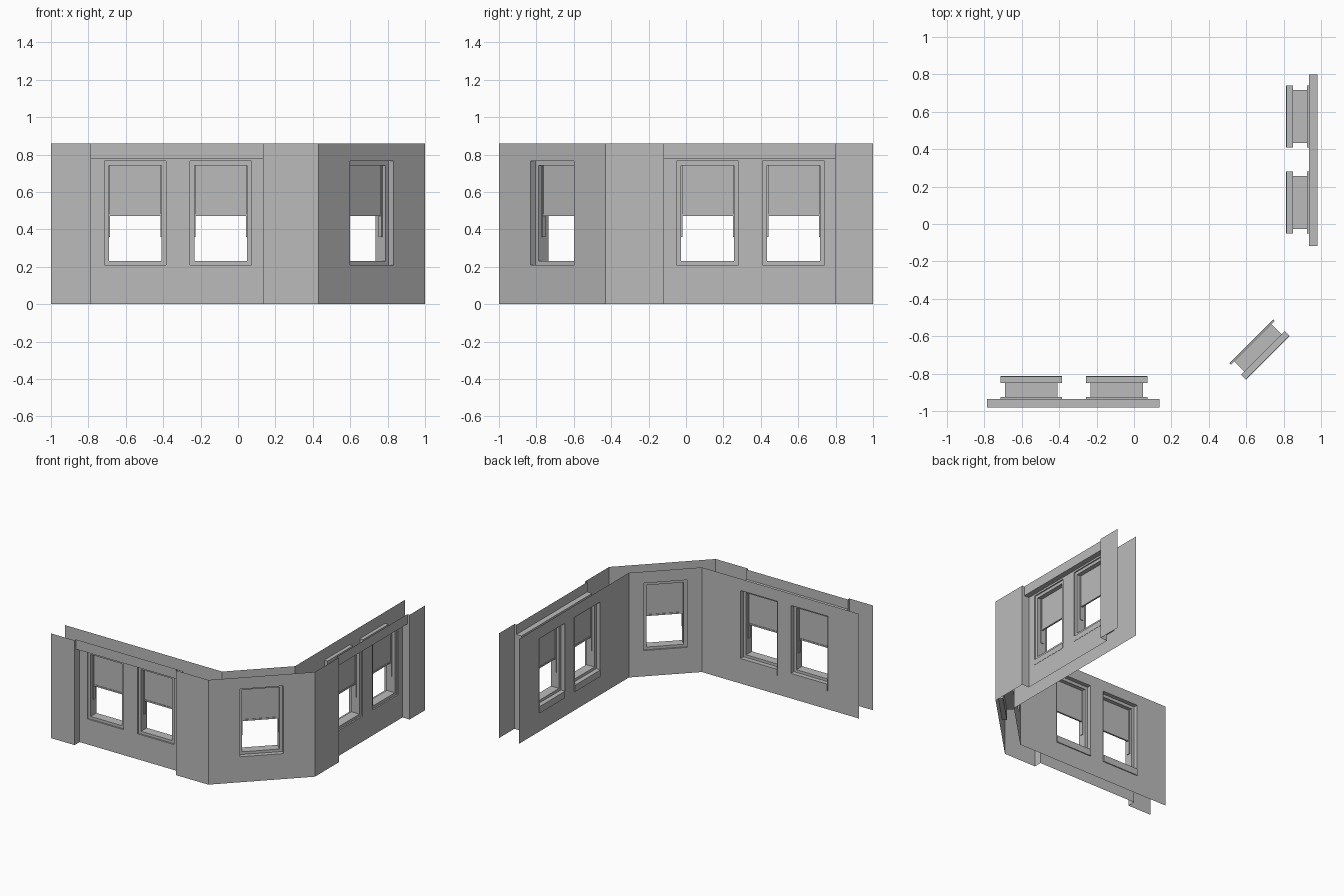
import bpy, bmesh, math
from mathutils import Vector

cube = bpy.data.objects.get("Cube")
if cube:
    bpy.data.objects.remove(cube, do_unlink=True)

grey = bpy.data.materials.new("plaster_grey")
grey.use_nodes = True
COLOUR = (0.5, 0.5, 0.5, 1)
grey.diffuse_color = COLOUR
grey.node_tree.nodes["Principled BSDF"].inputs["Base Color"].default_value = COLOUR

HEIGHT = 0.86
LINTEL = 0.78              # underside of the band over the recess
HALF = 0.165               # half width of a window opening
BOTTOM, TOP = 0.21, 0.765  # window opening heights


def make_mesh(name, bm):
    bmesh.ops.remove_doubles(bm, verts=bm.verts, dist=0.0001)
    bmesh.ops.recalc_face_normals(bm, faces=bm.faces)
    mesh = bpy.data.meshes.new(name)
    bm.to_mesh(mesh)
    bm.free()
    mesh.materials.append(grey)
    return mesh


def place(name, mesh, loc=(0, 0, 0), angle=0):
    ob = bpy.data.objects.new(name, mesh)
    ob.location = loc
    ob.rotation_euler.z = angle
    bpy.context.collection.objects.link(ob)
    return ob


def quad(bm, points):
    bm.faces.new([bm.verts.new(p) for p in points])


def add_wall(bm, start, end, z0=0, z1=HEIGHT, holes=()):
    """Thin upright sheet from start to end; holes are distances along it."""
    a, b = Vector(start), Vector(end)
    length = (b - a).length
    direction = (b - a) / length
    cuts = [0] + sorted(h + s for h in holes for s in (-HALF, HALF)) + [length]
    levels = [z0, BOTTOM, TOP, z1] if holes else [z0, z1]
    for i, (t0, t1) in enumerate(zip(cuts, cuts[1:])):
        p, q = a + direction * t0, a + direction * t1
        for j, (low, high) in enumerate(zip(levels, levels[1:])):
            if i % 2 and j == 1:
                continue
            quad(bm, [(*p, low), (*q, low), (*q, high), (*p, high)])


def add_box(bm, x0, x1, y0, y1, z0, z1):
    result = bmesh.ops.create_cube(bm, size=1)
    for v in result["verts"]:
        v.co = ((x0 + x1) / 2 + v.co.x * (x1 - x0),
                (y0 + y1) / 2 + v.co.y * (y1 - y0),
                (z0 + z1) / 2 + v.co.z * (z1 - z0))


# Window parts: local y runs from the deep reveal to the shallow one
def frame_mesh():
    bm = bmesh.new()
    wide, narrow = (HALF, BOTTOM, TOP), (0.141, 0.232, 0.74)
    steps = [(wide, 0), (wide, 0.035), (narrow, 0.035),
             (narrow, 0.11), (wide, 0.11), (wide, 0.12)]
    rings = [[bm.verts.new(p) for p in
              ((-w, d, lo), (w, d, lo), (w, d, hi), (-w, d, hi))]
             for (w, lo, hi), d in steps]
    for r, s in zip(rings, rings[1:]):
        for k in range(4):
            n = (k + 1) % 4
            bm.faces.new((r[k], r[n], s[n], s[k]))
    return make_mesh("window_frame", bm)


def sill_mesh():
    bm = bmesh.new()
    add_box(bm, -HALF, HALF, -0.003, 0.035, 0.155, BOTTOM)
    add_box(bm, -HALF, HALF, 0.117, 0.122, 0.165, BOTTOM)
    return make_mesh("window_sill", bm)


def blind_mesh():
    bm = bmesh.new()
    add_box(bm, -0.14, 0.14, 0.067, 0.073, 0.47, 0.74)
    add_box(bm, -0.137, 0.137, 0.063, 0.077, 0.47, 0.482)
    for side in (-1, 1):
        edges = sorted((side * 0.135, side * 0.141))
        add_box(bm, *edges, 0.058, 0.082, 0.36, 0.74)
    return make_mesh("window_blind", bm)


parts = {"frame": frame_mesh(), "sill": sill_mesh(), "blind": blind_mesh()}


def add_window(name, loc, angle):
    for part, mesh in parts.items():
        place(f"{name}_{part}", mesh, (*loc, 0), math.radians(angle))


# Each long side is described by a map from (distance along, outward) to x, y
def front(t, out):
    return (t, -out)


def side(t, out):
    return (out, -t)


def long_side(name, at, far, corner, r0, r1, centres, angle):
    # outer skin with recessed panel, overhead band and returns
    bm = bmesh.new()
    add_wall(bm, at(far, 1), at(r0, 1))
    add_wall(bm, at(r1, 1), at(corner, 1))
    add_wall(bm, at(r0, 0.98), at(r1, 0.98), LINTEL, HEIGHT)
    add_wall(bm, at(r0, 0.935), at(r1, 0.935), 0, LINTEL,
             [abs(c - r0) for c in centres])
    for r in (r0, r1):
        add_wall(bm, at(r, 1), at(r, 0.98), LINTEL, HEIGHT)
        add_wall(bm, at(r, 1), at(r, 0.935), 0, LINTEL)
    quad(bm, [(*at(r0, 0.98), LINTEL), (*at(r1, 0.98), LINTEL),
              (*at(r1, 0.935), LINTEL), (*at(r0, 0.935), LINTEL)])
    place(f"{name}_outer_wall", make_mesh(f"{name}_outer_wall", bm))
    # inner skin
    bm = bmesh.new()
    add_wall(bm, at(far, 0.82), at(corner, 0.82),
             holes=[abs(c - far) for c in centres])
    place(f"{name}_inner_wall", make_mesh(f"{name}_inner_wall", bm))
    for i, c in enumerate(centres, 1):
        add_window(f"{name}_window_{i}", at(c, 0.815), angle)


CORNER = 0.43
long_side("front", front, -1, CORNER, -0.785, 0.135, (-0.55, -0.092), 180)
long_side("side", side, -1, CORNER, -0.80, 0.118, (-0.575, -0.115), -90)

# Angled corner
for label, out in (("outer", 1), ("inner", 0.82)):
    bm = bmesh.new()
    a, b = front(CORNER, out), side(CORNER, out)
    add_wall(bm, a, b, holes=[(Vector(b) - Vector(a)).length / 2])
    place(f"corner_{label}_wall", make_mesh(f"corner_{label}_wall", bm))
add_window("corner_window", (0.714, -0.714), 45)
